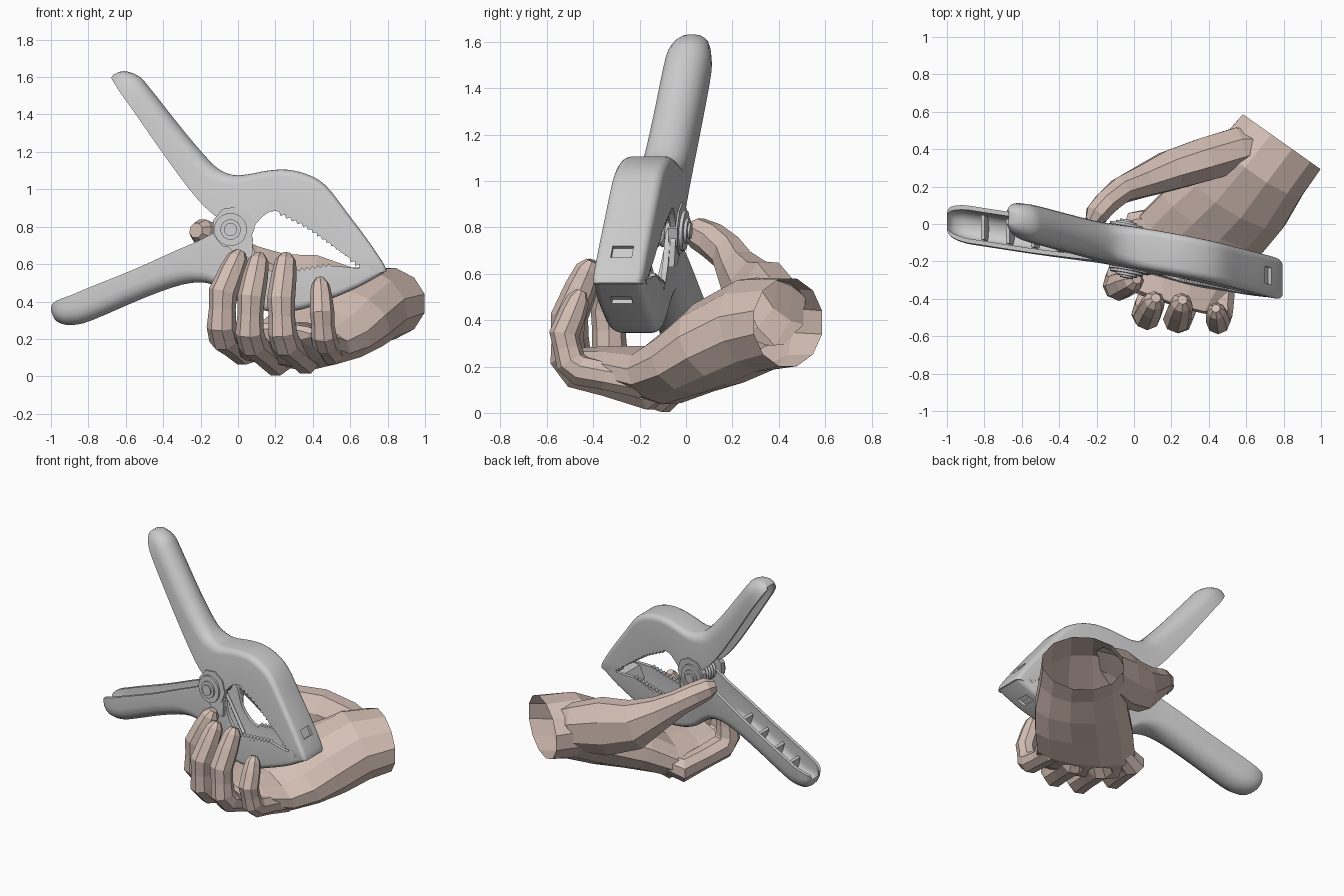
import bpy, bmesh, math
from mathutils import Vector

if "Cube" in bpy.data.objects:
    bpy.data.objects.remove(bpy.data.objects["Cube"])

def P(x, z, t=0.0):
    """Point in the tilted plane of the clamp; t is the sideways offset."""
    return Vector((x, -0.19 - 0.181 * x + 0.0638 * z + t, z))

def finish(name, bm, smooth=False):
    bmesh.ops.recalc_face_normals(bm, faces=bm.faces[:])
    me = bpy.data.meshes.new(name)
    bm.to_mesh(me)
    bm.free()
    ob = bpy.data.objects.new(name, me)
    bpy.context.collection.objects.link(ob)
    if smooth:
        bpy.ops.object.select_all(action='DESELECT')
        ob.select_set(True)
        bpy.context.view_layer.objects.active = ob
        bpy.ops.object.shade_smooth_by_angle(angle=math.radians(35))
    return ob

def bridge(bm, rings):
    for a, b in zip(rings, rings[1:]):
        n = len(a)
        for i in range(n):
            j = (i + 1) % n
            bm.faces.new((a[i], a[j], b[j], b[i]))

def prisms(name, items, smooth=False):
    """Flat (x, z) profiles extruded sideways from t0 to t1."""
    bm = bmesh.new()
    for pts, t0, t1 in items:
        rings = [[bm.verts.new(P(x, z, t)) for x, z in pts] for t in (t0, t1)]
        bridge(bm, rings)
        for r in rings:
            bm.faces.new(r)
    return finish(name, bm, smooth)

def circle(cx, cz, r, n):
    return [(cx + r * math.cos(math.tau * i / n), cz + r * math.sin(math.tau * i / n))
            for i in range(n)]

def resample(rows, k=3):
    out = []
    for i in range(len(rows) - 1):
        q = [rows[max(0, min(len(rows) - 1, i + d))] for d in (-1, 0, 1, 2)]
        for s in range(k):
            t = s / k
            out.append([0.5 * (2 * b + (c - a) * t + (2 * a - 5 * b + 4 * c - d) * t * t
                               + (3 * b - a - 3 * c + d) * t ** 3) for a, b, c, d in zip(*q)])
    return out + [list(rows[-1])]

def channel(name, rows):
    """Hollow U-section shell: rows of outer x, z, inner x, z, half width, corner radius."""
    bm = bmesh.new()
    rings, n = [], 0
    for ox, oz, ix, iz, w, r in resample(rows):
        o, d = Vector((ox, oz)), Vector((ix - ox, iz - oz))
        length = d.length
        d.normalize()
        th = min(0.024, 0.35 * length)

        def half(wd, rad, s0):
            side = [(length, wd)]
            for k in range(5):
                a = math.pi / 2 * k / 4
                side.append((s0 + rad - rad * math.sin(a), wd - rad + rad * math.cos(a)))
            return [(s, -t) for s, t in side] + [(s, t) for s, t in reversed(side)]
        r = min(r, 0.8 * length, 0.92 * w)
        outer = half(w, r, 0.0)
        inner = half(w - th, max(r - th, 0.004), th)
        n = len(outer)
        rings.append([bm.verts.new(P(*(o + d * s), t)) for s, t in outer + inner[::-1]])
    bridge(bm, rings)
    for g in (rings[0], rings[-1]):
        for i in range(n - 1):
            bm.faces.new((g[i], g[i + 1], g[2 * n - 2 - i], g[2 * n - 1 - i]))
    return finish(name, bm, True)

# clamp halves
upper = channel("upper_clamp_half", [
    (-.668, 1.612, -.678, 1.595, .04, .01), (-.61, 1.632, -.66, 1.565, .072, .06),
    (-.53, 1.605, -.625, 1.51, .092, .08),
    (-.47, 1.54, -.56, 1.42, .10, .09), (-.28, 1.30, -.40, 1.19, .10, .09),
    (-.14, 1.14, -.26, 1.0, .10, .08), (-.07, 1.09, -.15, .88, .105, .06),
    (0, 1.075, -.03, .80, .11, .05), (.08, 1.085, .05, .76, .11, .04),
    (.16, 1.10, .10, .82, .11, .04), (.26, 1.105, .17, .88, .11, .04),
    (.37, 1.08, .26, .87, .11, .04), (.47, 1.02, .37, .80, .11, .04),
    (.58, .88, .48, .72, .11, .035), (.70, .72, .57, .65, .11, .03),
    (.78, .60, .64, .61, .11, .03), (.795, .56, .72, .55, .105, .03)])
lower = channel("lower_clamp_half", [
    (-1.0, .352, -1.0, .372, .045, .01), (-.98, .305, -.985, .395, .075, .06),
    (-.94, .28, -.945, .415, .092, .08), (-.88, .275, -.89, .435, .10, .09),
    (-.78, .30, -.82, .465, .10, .09),
    (-.50, .42, -.56, .57, .10, .09), (-.30, .49, -.36, .66, .095, .08),
    (-.17, .50, -.20, .73, .088, .06), (-.08, .46, -.06, .80, .085, .05),
    (0, .40, .05, .77, .085, .04), (.10, .36, .10, .64, .09, .04),
    (.22, .345, .20, .55, .10, .04), (.35, .36, .32, .55, .11, .04),
    (.50, .415, .47, .59, .11, .035), (.65, .48, .62, .58, .11, .03),
    (.785, .555, .70, .58, .105, .03)])

# slots near the nose of each jaw
for body, cx, cz, ax, az in ((upper, .717, .695, .55, -.83), (lower, .66, .485, .87, .48)):
    pts = [(cx + ax * a - az * b, cz + az * a + ax * b)
           for a, b in ((-.03, -.02), (.03, -.02), (.03, .02), (-.03, .02))]
    cutter = prisms("slot_cutter", [(pts, -.045, .045)])
    cutter.hide_render = True
    cutter.hide_set(True)
    m = body.modifiers.new("slot", 'BOOLEAN')
    m.operation, m.object = 'DIFFERENCE', cutter

# solid jaw noses
prisms("jaw_noses", [
    ([(.60, .64), (.67, .70), (.745, .60), (.77, .56), (.72, .545), (.66, .58)], -.09, .09),
    ([(.56, .49), (.60, .57), (.72, .575), (.76, .555), (.65, .50)], -.09, .09)])

# gripping teeth on both side walls
def teeth(a, b, n, h):
    a, b = Vector(a), Vector(b)
    st = (b - a) / n
    nm = Vector((st.y, -st.x)).normalized() * h
    out = []
    for i in range(n):
        p, q = a + st * i, a + st * (i + 1)
        tri = [tuple(p - nm), tuple(p), tuple((p + q) / 2 + nm), tuple(q), tuple(q - nm)]
        out += [(tri, s * .095 - .014, s * .095 + .014) for s in (-1, 1)]
    return out
prisms("jaw_teeth", teeth((.22, .88), (.37, .805), 5, .016) + teeth((.37, .805), (.62, .63), 10, .016)
       + teeth((.50, .59), (.24, .55), 9, .016) + teeth((.60, .635), (.70, .56), 4, .02))

# ribs inside the hollow handles
def rib(ix, iz, ox, oz):
    i, o = Vector((ix, iz)), Vector((ox, oz))
    a, b = i.lerp(o, .3), i.lerp(o, .86)
    n = Vector((o.y - i.y, i.x - o.x)).normalized() * .01
    return ([tuple(a - n), tuple(b - n), tuple(b + n), tuple(a + n)], -.065, .065)
prisms("handle_ribs", [rib(-.82, .465, -.78, .30), rib(-.69, .515, -.64, .36),
                       rib(-.56, .57, -.50, .42), rib(-.42, .63, -.37, .465),
                       rib(-.51, 1.35, -.40, 1.45), rib(-.40, 1.19, -.28, 1.30),
                       rib(-.30, 1.06, -.18, 1.19)])

# pivot: axle, flanges, washers and hubs on both sides
PX, PZ = -.04, .785
pivot = [(circle(PX, PZ, .035, 16), -.155, .155)]
for s in (-1, 1):
    pivot += [(circle(PX + .015, PZ + .01, .115, 9), *sorted((s * .08, s * .118))),
              (circle(PX, PZ, .088, 20), *sorted((s * .10, s * .132))),
              (circle(PX, PZ, .055, 16), *sorted((s * .12, s * .145)))]
prisms("pivot_pin", pivot, True)

# lug under the pivot
prisms("pivot_lugs", [([(-.06, .70), (.06, .78), (.08, .74), (.075, .63), (.0, .64)],
                       s * .1 - .012, s * .1 + .012) for s in (-1, 1)])

# coil spring with two legs
cu = bpy.data.curves.new("spring", 'CURVE')
cu.dimensions, cu.bevel_depth, cu.bevel_resolution = '3D', .011, 2
path = [P(.16, .98, -.05)] + [
    P(PX + .062 * math.cos(a), PZ + .062 * math.sin(a), -.055 + .11 * i / 50)
    for i, a in ((i, 1.2 + math.tau * 4.3 * i / 50) for i in range(51))] + [P(.14, .48, .05)]
sp = cu.splines.new('POLY')
sp.points.add(len(path) - 1)
for pt, co in zip(sp.points, path):
    pt.co = (*co, 1)
bpy.context.collection.objects.link(bpy.data.objects.new("spring", cu))

# low-poly hand pieces
def loft(name, sections, n):
    bm = bmesh.new()
    rings = []
    for c, u, v in sections:
        c, u, v = Vector(c), Vector(u), Vector(v)
        rings.append([bm.verts.new(c + u * math.cos(math.tau * (i + .5) / n)
                                   + v * math.sin(math.tau * (i + .5) / n)) for i in range(n)])
    bridge(bm, rings)
    bm.faces.new(rings[0])
    bm.faces.new(rings[-1])
    return finish(name, bm)

def limb(name, path, ref, n=8):
    """Tube through (point, radius along ref, other radius)."""
    secs = []
    for i, (c, ru, rv) in enumerate(path):
        t = (Vector(path[min(i + 1, len(path) - 1)][0]) - Vector(path[max(i - 1, 0)][0])).normalized()
        u = (Vector(ref) - t * t.dot(Vector(ref))).normalized()
        secs.append((c, u * ru, t.cross(u) * rv))
    return loft(name, secs, n)

hand = loft("hand", [
    ((.79, .44, .39), (.215, -.152, 0), (0, 0, .195)),
    ((.68, .30, .38), (.225, -.155, -.02), (-.03, -.04, .205)),
    ((.55, .14, .30), (.26, -.16, -.02), (-.05, -.07, .18)),
    ((.43, .02, .23), (.28, -.16, -.03), (-.04, -.06, .15)),
    ((.31, -.10, .165), (.29, -.15, -.01), (-.02, -.04, .13)),
    ((.24, -.25, .175), (.28, -.12, .01), (0, -.03, .115)),
    ((.20, -.39, .215), (.25, -.08, .0), (0, -.03, .07)),
    ((.19, -.42, .22), (.20, -.06, .0), (0, -.01, .035))], 12)

def finger(name, mcp, pip, dip, tip, r):
    m, p, d, e = map(Vector, (mcp, pip, dip, tip))
    path = [(m.lerp(Vector((.55, .14, .26)), .35), .75 * r), (m, 1.08 * r), (m.lerp(p, .5), .97 * r),
            (m.lerp(p, .88), 1.04 * r), (p.lerp(d, .2), 1.02 * r), (p.lerp(d, .6), .92 * r),
            (d, .99 * r), (d.lerp(e, .6), .9 * r), (e, .74 * r), (e + (e - d).normalized() * .038, .35 * r)]
    return limb(name, [(c, q, q) for c, q in path], (.92, -.38, 0))

parts = [
    finger("index_finger", (.02, .0, .14), (-.09, -.33, .22), (-.08, -.335, .45), (.0, -.30, .635), .078),
    finger("middle_finger", (.20, -.09, .079), (.06, -.48, .19), (.07, -.495, .42), (.11, -.41, .62), .075),
    finger("ring_finger", (.36, -.16, .09), (.24, -.51, .19), (.23, -.51, .41), (.255, -.42, .62), .076),
    finger("little_finger", (.50, -.2, .13), (.46, -.49, .19), (.45, -.525, .34), (.44, -.465, .49), .066),
    limb("thumb", [((.70, .42, .40), .13, .08), ((.56, .40, .44), .16, .125),
                   ((.38, .345, .47), .195, .125),
                   ((.19, .285, .51), .165, .115), ((.04, .225, .61), .11, .09),
                   ((-.07, .18, .69), .085, .075), ((-.15, .11, .745), .08, .07),
                   ((-.20, .05, .775), .07, .067), ((-.225, .01, .78), .042, .042)], (0, 0, 1))]

# merge into one hand and open the wrist
for p in parts:
    m = hand.modifiers.new(p.name, 'BOOLEAN')
    m.operation, m.object, m.solver = 'UNION', p, 'EXACT'
bpy.context.view_layer.update()
merged = bpy.data.meshes.new_from_object(hand.evaluated_get(bpy.context.evaluated_depsgraph_get()))
hand.modifiers.clear()
hand.data = merged
for p in parts:
    bpy.data.objects.remove(p)
bm = bmesh.new()
bm.from_mesh(merged)
out = Vector((.577, .816, 0))
cap = [f for f in bm.faces if abs(f.normal.dot(out)) > .98
       and abs((f.calc_center_median() - Vector((.79, .44, .39))).dot(out)) < .01]
bmesh.ops.delete(bm, geom=cap, context='FACES')
bm.to_mesh(merged)
bm.free()
skin = bpy.data.materials.new("skin")
skin.diffuse_color = (.66, .52, .46, 1)
skin.use_nodes = True
skin.node_tree.nodes["Principled BSDF"].inputs["Base Color"].default_value = skin.diffuse_color
merged.materials.clear()
merged.materials.append(skin)
